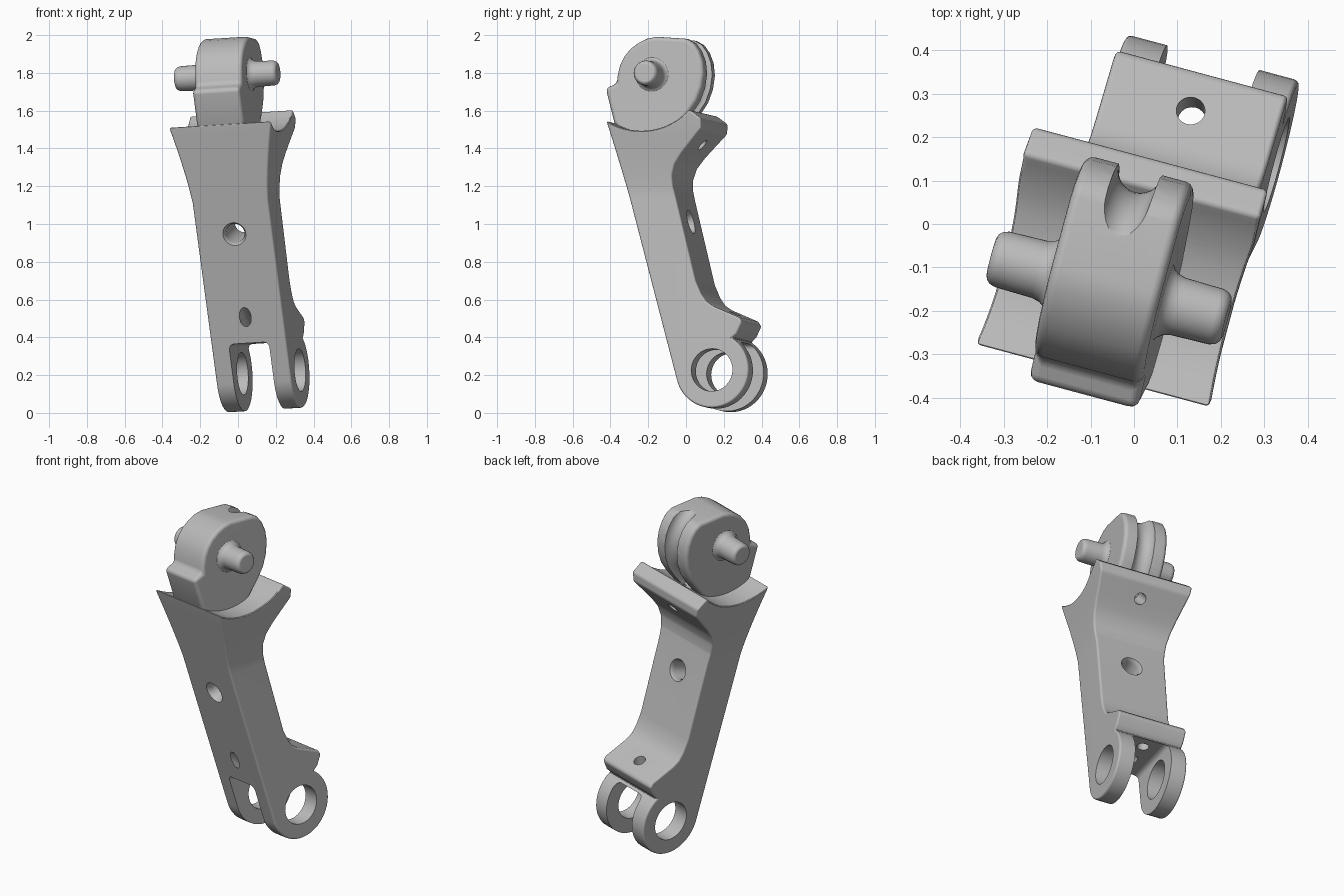
import bpy, bmesh
from math import sin, cos, pi, radians, atan2
from mathutils import Vector, Matrix

if "Cube" in bpy.data.objects:
    bpy.data.objects.remove(bpy.data.objects["Cube"], do_unlink=True)

metal = bpy.data.materials.new("grey_metal")
metal.use_nodes = True
GREY = (0.5, 0.5, 0.5, 1)
metal.diffuse_color = GREY
metal.node_tree.nodes["Principled BSDF"].inputs["Base Color"].default_value = GREY

# The whole arm is tilted: its axle axis is X, its side profile lies in Y and Z
X = Vector((0.964, -0.258, 0.06)).normalized()
Y = Vector((0.258, 0.964, 0)).normalized()
Z = X.cross(Y)
FRAME = Matrix((X, Y, Z)).transposed().to_4x4() @ Matrix.Translation((0.09, 0, 0))

EYE = (0.217, 0.21)
AXLE = (-0.157, 1.782)


def loft(name, rings, closed_cutter=False):
    """Skin a row of equal rings of points and cap both ends."""
    bm = bmesh.new()
    loops = [[bm.verts.new(p) for p in ring] for ring in rings]
    n = len(loops[0])
    for a, b in zip(loops, loops[1:]):
        for i in range(n):
            j = (i + 1) % n
            bm.faces.new((a[i], a[j], b[j], b[i]))
    bm.faces.new(loops[0])
    bm.faces.new(loops[-1])
    bmesh.ops.recalc_face_normals(bm, faces=bm.faces)
    mesh = bpy.data.meshes.new(name)
    bm.to_mesh(mesh)
    bm.free()
    ob = bpy.data.objects.new(name, mesh)
    bpy.context.collection.objects.link(ob)
    mesh.materials.append(metal)
    return ob


def slab(name, profile, half):
    return loft(name, [[(x, y, z) for y, z in profile] for x in (-half, half)])


def rod(name, start, axis, stations, n=40):
    """Turned shape: stations are (distance along axis, radius)."""
    axis = Vector(axis).normalized()
    u = axis.orthogonal().normalized()
    v = axis.cross(u)
    start = Vector(start)
    return loft(name, [[start + axis * d + (u * cos(2 * pi * i / n) + v * sin(2 * pi * i / n)) * r
                        for i in range(n)] for d, r in stations])


def arc(centre, r, a0, a1, n):
    return [(centre[0] + r * cos(a0 + (a1 - a0) * i / n),
             centre[1] + r * sin(a0 + (a1 - a0) * i / n)) for i in range(n + 1)]


def bevel(ob, width, angle):
    m = ob.modifiers.new("rounding", "BEVEL")
    m.width, m.segments = width, 3
    m.limit_method, m.angle_limit = "ANGLE", radians(angle)


def cut(ob, cutter):
    m = ob.modifiers.new("cut", "BOOLEAN")
    m.operation, m.solver, m.object = "DIFFERENCE", "EXACT", cutter
    cutter.hide_render = True


def finish(ob):
    """Bake the modifiers, smooth the surface and place the part."""
    bpy.context.view_layer.update()
    ob.data = bpy.data.meshes.new_from_object(
        ob.evaluated_get(bpy.context.evaluated_depsgraph_get()))
    for m in list(ob.modifiers):
        if m.type == "BOOLEAN" and m.object:
            cutters.add(m.object)
    ob.modifiers.clear()
    bpy.ops.object.select_all(action="DESELECT")
    ob.select_set(True)
    bpy.context.view_layer.objects.active = ob
    bpy.ops.object.shade_smooth_by_angle(angle=radians(32))
    ob.modifiers.new("even_normals", "WEIGHTED_NORMAL").keep_sharp = True
    ob.matrix_world = FRAME


cutters = set()

# Arm side profile: eye, lower flange, neck, upper flange and cradle
cradle = (-0.1735, 1.843)
profile = [(-0.364, 1.528)]
profile += arc(EYE, 0.2, radians(195.5), radians(418), 32)
profile += [(0.35, 0.404), (0.378, 0.465), (0.36, 0.49), (0.215, 0.55), (0.178, 0.575),
            (0.15, 0.615), (0.119, 0.684), (-0.01, 1.18), (-0.014, 1.24), (0.003, 1.3),
            (0.045, 1.36), (0.155, 1.487), (0.155, 1.54), (0.091, 1.587)]
profile += arc(cradle, 0.368, atan2(-0.256, 0.264), atan2(-0.315, -0.19), 18)[1:-1]
arm = slab("lever_arm", profile, 1)

# Flare the sides of the arm towards the cradle
bm = bmesh.new()
bm.from_mesh(arm.data)
for k in range(6):
    bmesh.ops.bisect_plane(bm, geom=bm.verts[:] + bm.edges[:] + bm.faces[:], dist=1e-5,
                           plane_co=(0, 0, 1.12 + 0.07 * k), plane_no=(0, 0, 1))
for v in bm.verts:
    t = min(max((v.co.z - 1.08) / 0.45, 0), 1)
    v.co.x *= 0.205 + 0.078 * t ** 1.4
bm.to_mesh(arm.data)
bm.free()
bevel(arm, 0.014, 40)

# Fork slot with rounded corners, bolt holes and eye bores
slot = [(-0.11, -0.2)] + arc((-0.08, 0.335), 0.03, pi, pi / 2, 5)
slot += [(-x, z) for x, z in reversed(slot)]
cut(arm, loft("fork_slot_cutter", [[(x, y, z) for x, z in slot] for y in (-0.4, 0.7)]))
cut(arm, rod("eye_bore_cutter", (-0.5, *EYE), (1, 0, 0), [(0, 0.113), (1, 0.113)]))
cut(arm, rod("middle_hole_cutter", (0, -0.2, 0.942), (0, 0.964, 0.267),
             [(-0.03, 0.075), (0.0, 0.064), (0.025, 0.05), (0.22, 0.05), (0.245, 0.064),
              (0.3, 0.085)]))
cut(arm, rod("shelf_hole_cutter", (0, 0.3, 0.62), (0, -0.15, -1), [(0, 0.033), (0.33, 0.033)]))
cut(arm, rod("front_hole_cutter", (0, -0.13, 0.545), (0, 0.8, -0.6), [(0, 0.032), (0.33, 0.032)]))
cut(arm, rod("flange_hole_cutter", (0, 0.165, 1.35), (0, -0.75, 0.66), [(0, 0.033), (0.36, 0.033)]))
finish(arm)

# Rounded head block with its front tab
head_profile = [(-0.3645, 1.53), (-0.414, 1.71), (-0.352, 1.735), (-0.35, 1.775), (-0.338, 1.83),
                (-0.315, 1.878), (-0.28, 1.92), (-0.235, 1.952), (-0.19, 1.973), (-0.139, 1.983),
                (0.025, 1.972), (0.065, 1.95), (0.095, 1.91), (0.117, 1.855), (0.125, 1.79),
                (0.115, 1.715), (0.09, 1.645), (0.05, 1.585), (-0.02, 1.5), (-0.12, 1.42),
                (-0.29, 1.42)]
head = slab("head_block", head_profile, 0.13)
bevel(head, 0.022, 42)

# Groove down the back of the head
rings = []
for i in range(25):
    a = radians(-65 + 125 * i / 24)
    ring = arc((0.28, 0), 0.052, 0, 2 * pi, 24)[:-1]
    rings.append([(x, AXLE[0] + r * cos(a), AXLE[1] + r * sin(a)) for r, x in ring])
cut(head, loft("head_groove_cutter", rings))
finish(head)

# Axle pins with a fillet at the head and a rounded tip
for side, name in ((1, "left_pin"), (-1, "right_pin")):
    pin = rod(name, (0, *AXLE), (side, 0, 0),
              [(0.09, 0.092), (0.129, 0.092), (0.136, 0.081), (0.147, 0.073), (0.165, 0.068),
               (0.255, 0.066), (0.268, 0.062), (0.277, 0.054), (0.28, 0.045)])
    finish(pin)

for c in cutters:
    bpy.data.objects.remove(c, do_unlink=True)
